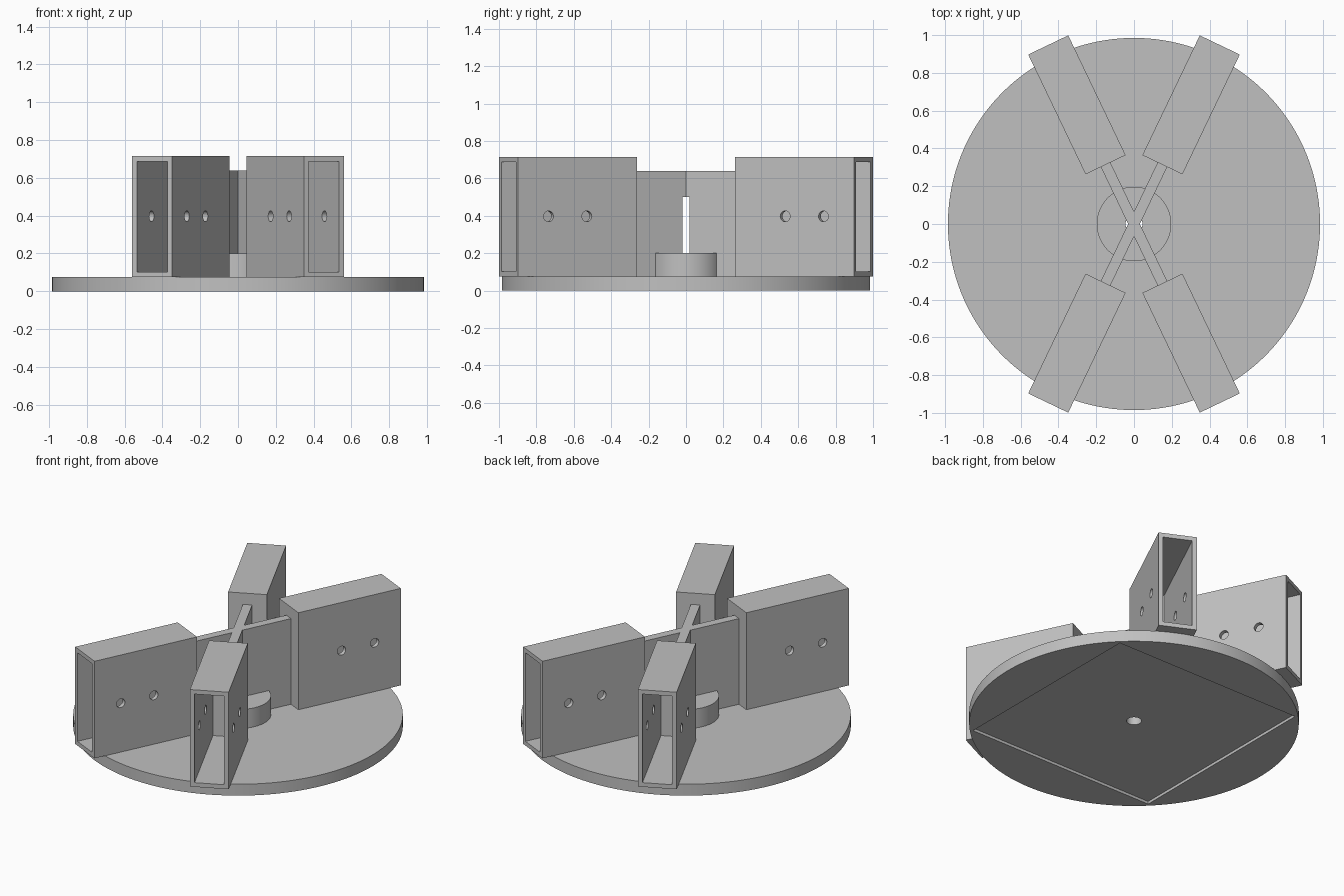
import bpy
import math

if "Cube" in bpy.data.objects:
    bpy.data.objects.remove(bpy.data.objects["Cube"], do_unlink=True)

grey = bpy.data.materials.new("plain grey")
grey.use_nodes = True
colour = (0.53, 0.53, 0.53, 1)
grey.diffuse_color = colour
grey.node_tree.nodes["Principled BSDF"].inputs["Base Color"].default_value = colour

# Main sizes
DISC_R, DISC_TOP = 0.985, 0.075
ARM_IN, ARM_OUT, ARM_W, ARM_TOP = 0.348, 1.051, 0.235, 0.715
WALL = 0.028
TILT = math.radians(64.4)      # arm direction measured from +x


def finish(name):
    ob = bpy.context.object
    ob.name = name
    ob.data.materials.append(grey)
    bpy.ops.object.transform_apply(location=True, rotation=True, scale=True)
    return ob


def box(name, x0, x1, y0, y1, z0, z1):
    bpy.ops.mesh.primitive_cube_add(
        size=1, location=((x0 + x1) / 2, (y0 + y1) / 2, (z0 + z1) / 2))
    bpy.context.object.scale = (x1 - x0, y1 - y0, z1 - z0)
    return finish(name)


def cylinder(name, r, z0, z1, sides=128):
    bpy.ops.mesh.primitive_cylinder_add(
        vertices=sides, radius=r, depth=z1 - z0, location=(0, 0, (z0 + z1) / 2))
    return finish(name)


def combine(ob, other, operation="DIFFERENCE"):
    """Apply a boolean and discard the helper object."""
    other.hide_render = True
    mod = ob.modifiers.new("boolean", "BOOLEAN")
    mod.operation, mod.solver, mod.object = operation, "EXACT", other
    bpy.ops.object.select_all(action="DESELECT")
    bpy.context.view_layer.objects.active = ob
    ob.select_set(True)
    bpy.ops.object.modifier_apply(modifier=mod.name)
    bpy.data.objects.remove(other, do_unlink=True)


def smooth(ob):
    bpy.ops.object.select_all(action="DESELECT")
    bpy.context.view_layer.objects.active = ob
    ob.select_set(True)
    bpy.ops.object.shade_smooth_by_angle(angle=math.radians(30))


def bore(ob):
    combine(ob, cylinder("bore_cutter", 0.045, -0.1, 0.5, 48))


# Round base with a shallow square recess underneath
base = cylinder("base_disc", DISC_R, 0, DISC_TOP, 192)
s = 0.683
combine(base, box("recess_cutter", -s, s, -s, s, -0.1, 0.018))
bore(base)
smooth(base)

# Central hub
hub = cylinder("hub", 0.197, DISC_TOP, 0.2)
bore(hub)
smooth(hub)

# Crossed webs joining the arms
webs = []
for angle in (TILT, -TILT):
    web = box("cross_web", -ARM_IN, ARM_IN, -0.028, 0.028, DISC_TOP, 0.64)
    web.rotation_euler.z = angle
    bpy.ops.object.transform_apply(rotation=True)
    webs.append(web)
combine(webs[0], webs[1], "UNION")
bore(webs[0])
smooth(webs[0])

# Hollow arm, open at the outer end, with two cross holes
half = ARM_W / 2
arm = box("arm", ARM_IN, ARM_OUT, -half, half, DISC_TOP, ARM_TOP)
combine(arm, box("channel_cutter", ARM_IN + WALL, ARM_OUT + 0.1,
                 -half + WALL, half - WALL, DISC_TOP + WALL, ARM_TOP - WALL))
for r in (0.644, 0.871):
    drill = cylinder("drill_cutter", 0.029, -0.3, 0.3, 32)
    drill.rotation_euler.x = math.pi / 2
    drill.location = (r, 0, 0.397)
    combine(arm, drill)
smooth(arm)

# Four arms around the centre
placements = {"back_left_arm": TILT, "back_right_arm": math.pi - TILT,
              "front_right_arm": math.pi + TILT, "front_left_arm": -TILT}
for name, angle in placements.items():
    copy = bpy.data.objects.new(name, arm.data)
    copy.rotation_euler.z = angle
    bpy.context.collection.objects.link(copy)
bpy.data.objects.remove(arm, do_unlink=True)
